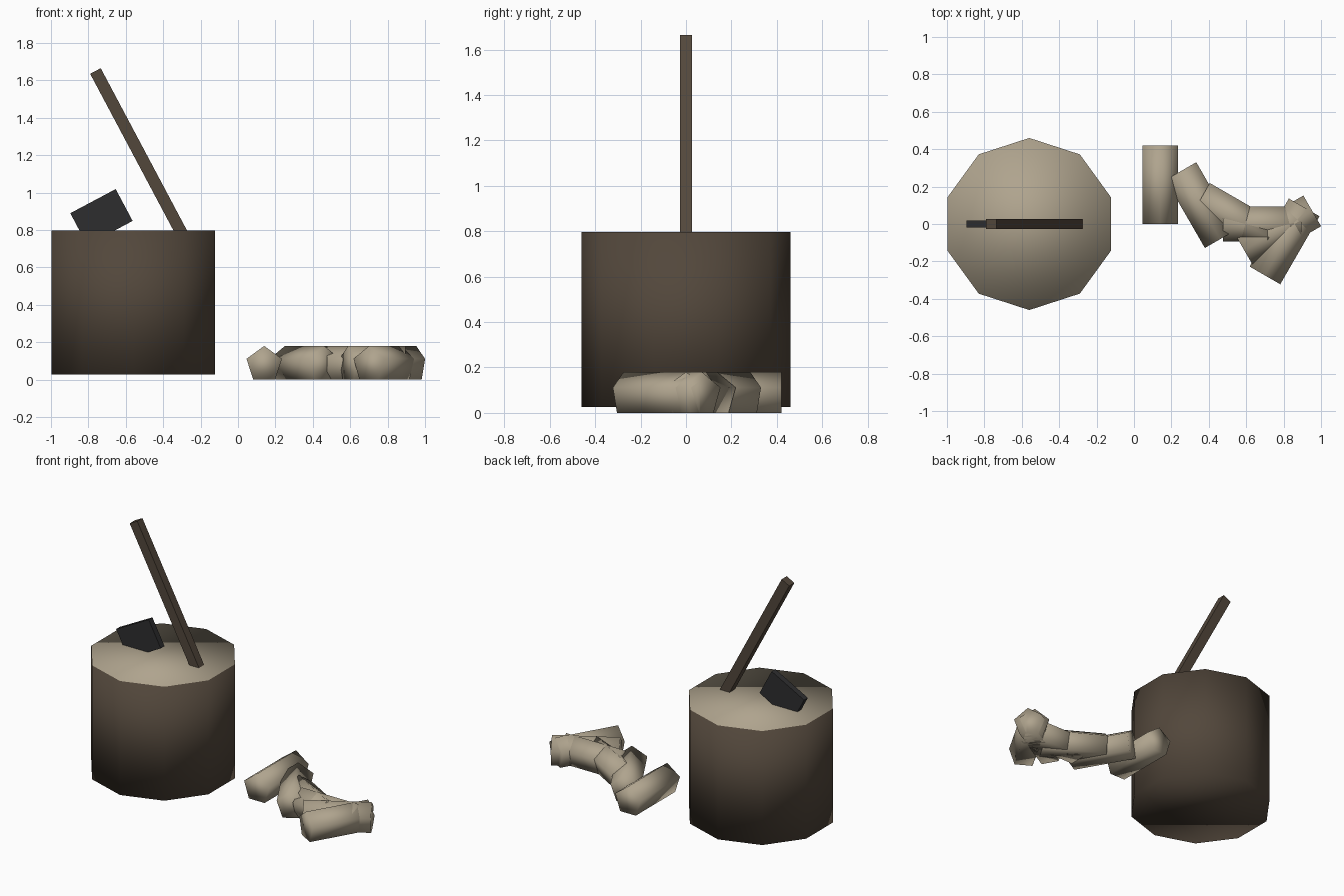
import bpy, bmesh
from math import radians, pi
from mathutils import Matrix, Vector

cube = bpy.data.objects.get("Cube")
if cube:
    bpy.data.objects.remove(cube, do_unlink=True)


def material(name, rgb):
    m = bpy.data.materials.new(name)
    m.use_nodes = True
    m.diffuse_color = (*rgb, 1)
    m.node_tree.nodes["Principled BSDF"].inputs["Base Color"].default_value = (*rgb, 1)
    return m


bark = material("dark_bark", (0.085, 0.063, 0.044))
wood = material("pale_wood", (0.43, 0.37, 0.27))
iron = material("dark_iron", (0.027, 0.027, 0.028))


def add_object(name, bm, mats, smooth):
    mesh = bpy.data.meshes.new(name)
    bmesh.ops.recalc_face_normals(bm, faces=bm.faces)
    for f in bm.faces:
        f.smooth = smooth
    bm.to_mesh(mesh)
    bm.free()
    for m in mats:
        mesh.materials.append(m)
    ob = bpy.data.objects.new(name, mesh)
    bpy.context.collection.objects.link(ob)
    return ob


def prism(name, sides, radius, length, matrix, mats):
    """Upright smooth prism with its first corner on +y, then placed by matrix."""
    bm = bmesh.new()
    bmesh.ops.create_cone(bm, cap_ends=True, segments=sides, radius1=radius,
                          radius2=radius, depth=length)
    corner = max(bm.verts, key=lambda v: v.co.y).co.xy
    turn = Vector((0, 1)).angle_signed(corner)
    bm.transform(Matrix.Rotation(turn, 4, "Z"))
    if len(mats) > 1:
        for f in bm.faces:
            f.material_index = 1 if f.normal.z > 0.5 else 0
    bm.transform(matrix)
    return add_object(name, bm, mats, True)


def tilted_box(name, center, size, tilt, mat):
    bm = bmesh.new()
    bmesh.ops.create_cube(bm, size=1, matrix=Matrix.Diagonal((*size, 1)))
    bm.transform(Matrix.Translation(center) @ Matrix.Rotation(tilt, 4, "Y"))
    return add_object(name, bm, [mat], False)


# Chopping stump with a pale cut top
prism("stump", 10, 0.46, 0.77, Matrix.Translation((-0.56, 0, 0.412)), [bark, wood])

# Axe: handle and head share one tilt
tilt = radians(-28)
down = Vector((0.469, 0, -0.883))
length = 1.01
tilted_box("axe_handle", Vector((-0.762, 0, 1.65)) + down * length / 2,
           (0.064, 0.055, length), tilt, bark)
tilted_box("axe_head", (-0.73, 0, 0.869), (0.275, 0.04, 0.193), tilt, iron)

# Fan of five-sided logs lying on the ground: x, y, heading in degrees
logs = [(0.14, 0.21, 90), (0.356, 0.101, -60), (0.54, 0.032, -30),
        (0.685, 0, 0), (0.771, -0.035, 30), (0.805, -0.093, 60)]
for i, (x, y, heading) in enumerate(logs, 1):
    lay = (Matrix.Translation((x, y, 0.0805))
           @ Matrix.Rotation(radians(heading - 90), 4, "Z")
           @ Matrix.Rotation(pi / 2, 4, "X"))
    prism(f"log_{i}", 5, 0.0995, 0.42, lay, [wood])
